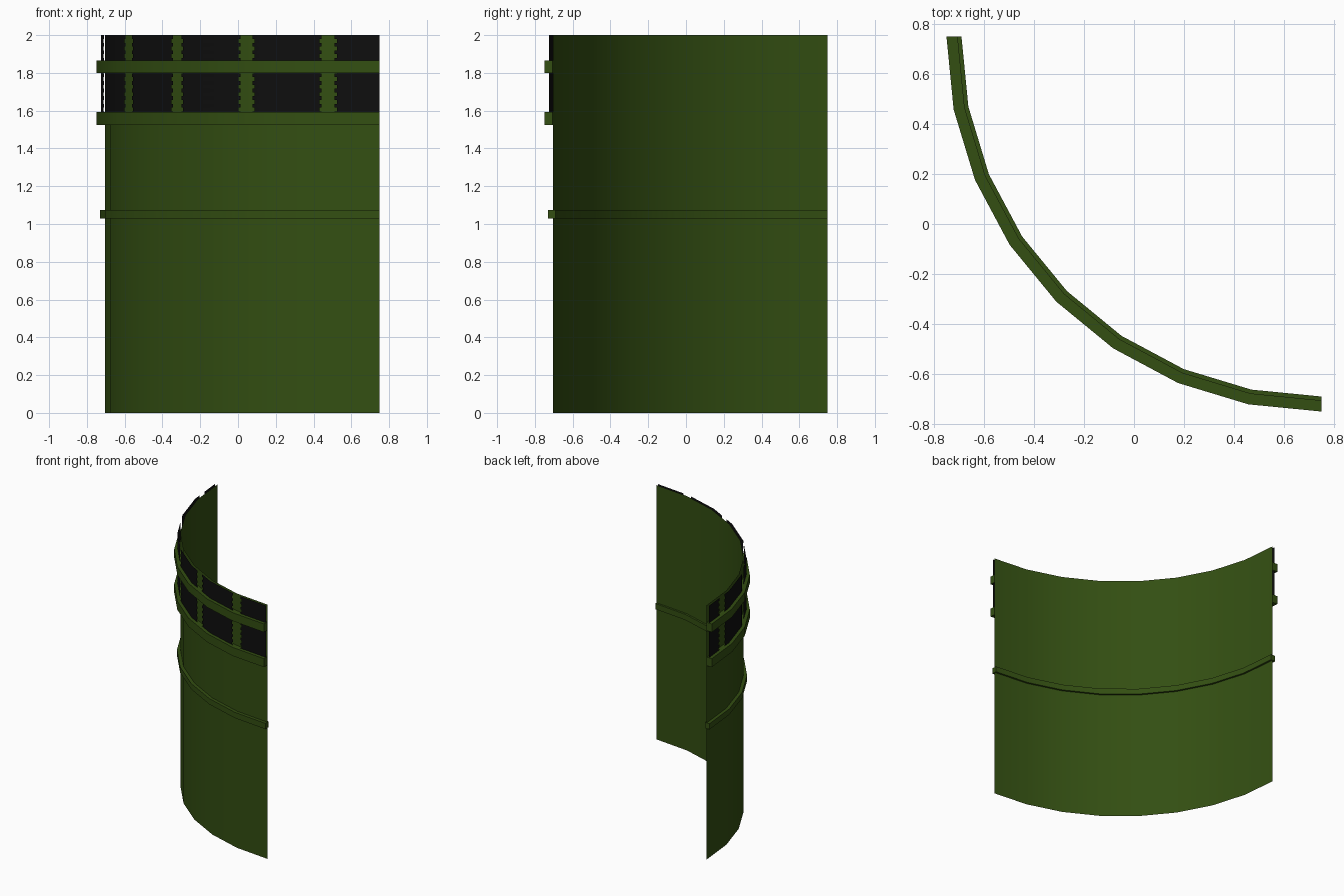
import bpy, bmesh, math

if "Cube" in bpy.data.objects:
    bpy.data.objects.remove(bpy.data.objects["Cube"])

C = 0.75            # centre of the quarter arc in x and y
STEP = 11.25        # degrees per facet, eight facets


def material(name, rgb):
    m = bpy.data.materials.new(name)
    m.diffuse_color = (*rgb, 1)
    m.use_nodes = True
    m.node_tree.nodes["Principled BSDF"].inputs["Base Color"].default_value = m.diffuse_color
    return m


GREEN = material("dark green", (0.033, 0.077, 0.006))
BLACK = material("black", (0.0045, 0.0045, 0.0045))


def arc(r, deg):
    """Point on the eight-sided quarter arc (0 = left end, 90 = front end)."""
    k = min(int(deg / STEP + 1e-9), 7)
    t = deg / STEP - k
    a, b = math.radians(k * STEP), math.radians((k + 1) * STEP)
    x = (1 - t) * math.cos(a) + t * math.cos(b)
    y = (1 - t) * math.sin(a) + t * math.sin(b)
    return C - r * x, C - r * y


def finish(bm, name, mat, recalc=False):
    if recalc:
        bmesh.ops.recalc_face_normals(bm, faces=bm.faces)
    me = bpy.data.meshes.new(name)
    bm.to_mesh(me)
    bm.free()
    me.materials.append(mat)
    ob = bpy.data.objects.new(name, me)
    bpy.context.collection.objects.link(ob)
    bpy.context.view_layer.objects.active = ob
    ob.select_set(True)
    bpy.ops.object.shade_smooth_by_angle(angle=math.radians(30))
    ob.select_set(False)


def sweep(name, profile, mat, closed):
    """Sweep an (r, z) profile along the arc."""
    bm = bmesh.new()
    rings = [[bm.verts.new((*arc(r, i * STEP), z)) for r, z in profile]
             for i in range(9)]
    n = len(profile)
    for a, b in zip(rings, rings[1:]):
        for j in range(n if closed else n - 1):
            k = (j + 1) % n
            bm.faces.new((a[j], b[j], b[k], a[k]))
    if closed:
        bm.faces.new(rings[0])
        bm.faces.new(rings[-1])
    finish(bm, name, mat, closed)


def rail(name, r0, r1, z0, z1):
    sweep(name, [(r0, z0), (r1, z0), (r1, z1), (r0, z1)], GREEN, True)


# curved wall sheet and the three horizontal bands
sweep("wall", [(1.455, 0), (1.455, 2)], GREEN, False)
rail("thin_band", 1.44, 1.48, 1.03, 1.075)
rail("lower_rail", 1.4555, 1.5, 1.525, 1.592)
rail("upper_rail", 1.4555, 1.5, 1.80, 1.865)

# black screen panels with toothed ends, leaving green gaps between them
gaps = [7.3 + 18 * i for i in range(5)]
ROWS, Z0, Z1 = 22, 1.555, 2.0
bm = bmesh.new()
for row in range(ROWS):
    za = Z0 + (Z1 - Z0) * row / ROWS
    zb = Z0 + (Z1 - Z0) * (row + 1) / ROWS
    half = 1.4 if row % 2 else 1.85
    starts = [0] + [g + half for g in gaps]
    ends = [g - half for g in gaps] + [90]
    for s, e in zip(starts, ends):
        cuts = [s] + [k * STEP for k in range(9) if s < k * STEP < e] + [e]
        for a, b in zip(cuts, cuts[1:]):
            pa, pb = arc(1.475, a), arc(1.475, b)
            bm.faces.new([bm.verts.new(p) for p in
                          ((*pa, za), (*pb, za), (*pb, zb), (*pa, zb))])
bmesh.ops.remove_doubles(bm, verts=bm.verts, dist=1e-5)
finish(bm, "screen_panels", BLACK)
